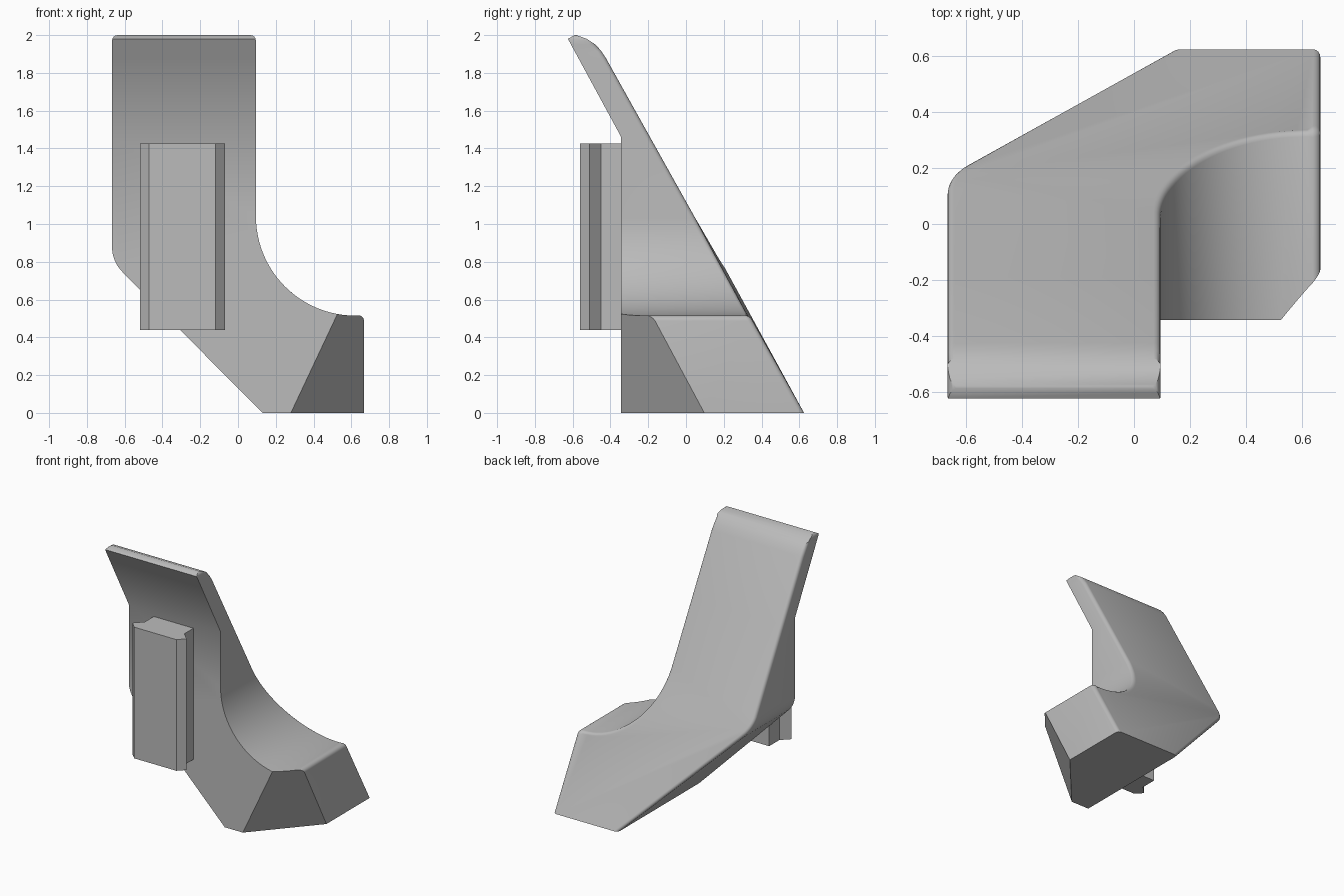
import bpy
import bmesh
from math import sin, cos, radians
from mathutils import Vector

if "Cube" in bpy.data.objects:
    bpy.data.objects.remove(bpy.data.objects["Cube"])

grey = bpy.data.materials.new("mid_grey")
grey.use_nodes = True
grey.diffuse_color = (0.5, 0.5, 0.5, 1)
grey.node_tree.nodes["Principled BSDF"].inputs["Base Color"].default_value = (0.5, 0.5, 0.5, 1)


def arc(cx, cz, r, start, end, steps):
    angles = [radians(start + (end - start) * i / steps) for i in range(steps + 1)]
    return [(cx + r * cos(a), cz + r * sin(a)) for a in angles]


def interpolate(points, z):
    """Depth at height z along a list of (z, y) points."""
    for (z0, y0), (z1, y1) in zip(points, points[1:]):
        if z <= z1 + 1e-5:
            return y0 + (y1 - y0) * (z - z0) / (z1 - z0)
    return points[-1][1]


def extrude(bm, coords, offset):
    face = bm.faces.new([bm.verts.new(c) for c in coords])
    result = bmesh.ops.extrude_face_region(bm, geom=[face])
    moved = [v for v in result["geom"] if isinstance(v, bmesh.types.BMVert)]
    bmesh.ops.translate(bm, verts=moved, vec=offset)
    bmesh.ops.recalc_face_normals(bm, faces=bm.faces)


def finish(bm, name, smooth_angle=None):
    bmesh.ops.recalc_face_normals(bm, faces=bm.faces)
    mesh = bpy.data.meshes.new(name)
    bm.to_mesh(mesh)
    bm.free()
    mesh.materials.append(grey)
    obj = bpy.data.objects.new(name, mesh)
    bpy.context.collection.objects.link(obj)
    if smooth_angle:
        bpy.ops.object.select_all(action="DESELECT")
        obj.select_set(True)
        bpy.context.view_layer.objects.active = obj
        bpy.ops.object.shade_smooth_by_angle(angle=radians(smooth_angle))
    return obj


# Body: front outline, extruded and then sheared to the side profile
outline = [(0.13, 0), (0.667, 0)]
outline += arc(0.637, 0.487, 0.03, 0, 85, 4)
outline += arc(0.62, 1.04, 0.525, 270, 180, 24)
outline += arc(0.065, 1.97, 0.03, 0, 90, 4)
outline += arc(-0.637, 1.97, 0.03, 90, 180, 4)
outline += arc(-0.477, 0.88, 0.19, 180, 225, 8)

front_side = [(0, -0.343), (1.46, -0.343), (1.98, -0.625), (2.0, -0.59)]
back_side = [(0, 0.625), (1.88, -0.425), (1.92, -0.452), (1.95, -0.48),
             (1.98, -0.525), (2.0, -0.58)]

bm = bmesh.new()
extrude(bm, [(x, -1, z) for x, z in outline], (0, 2, 0))
for z in sorted({p[0] for p in front_side + back_side} - {0, 2.0}):
    bmesh.ops.bisect_plane(bm, geom=bm.verts[:] + bm.edges[:] + bm.faces[:],
                           plane_co=(0, 0, z), plane_no=(0, 0, 1), dist=1e-5)
back_edges = []
for f in bm.faces:
    if f.normal.y > 0.9:
        back_edges += [e for e in f.edges
                       if any(abs(g.normal.y) < 0.5 for g in e.link_faces)
                       and 0.001 < max(v.co.z for v in e.verts) < 1.96]
for v in bm.verts:
    v.co.y = interpolate(front_side if v.co.y < 0 else back_side, v.co.z)

# Soft rounding along the rear edges
bmesh.ops.bevel(bm, geom=back_edges, offset=0.025, offset_type="OFFSET",
                segments=4, profile=0.5, affect="EDGES", clamp_overlap=False)

# Slanted cut on the front corner of the foot
cut = bmesh.ops.bisect_plane(bm, geom=bm.verts[:] + bm.edges[:] + bm.faces[:],
                             plane_co=(0.28, -0.343, 0),
                             plane_no=Vector((0.2244, -0.1974, -0.1056)).normalized(),
                             clear_outer=True, dist=1e-5)
rim = [e for e in cut["geom_cut"] if isinstance(e, bmesh.types.BMEdge)]
bmesh.ops.holes_fill(bm, edges=rim, sides=0)
finish(bm, "body", 32)

# Dovetail rail on the front
half = [(0.165, -0.33), (0.165, -0.45), (0.225, -0.51), (0.175, -0.56)]
section = half + [(-x, y) for x, y in reversed(half)]
bm = bmesh.new()
extrude(bm, [(x - 0.295, y, 0.44) for x, y in section], (0, 0, 0.985))
finish(bm, "mounting_rail")
